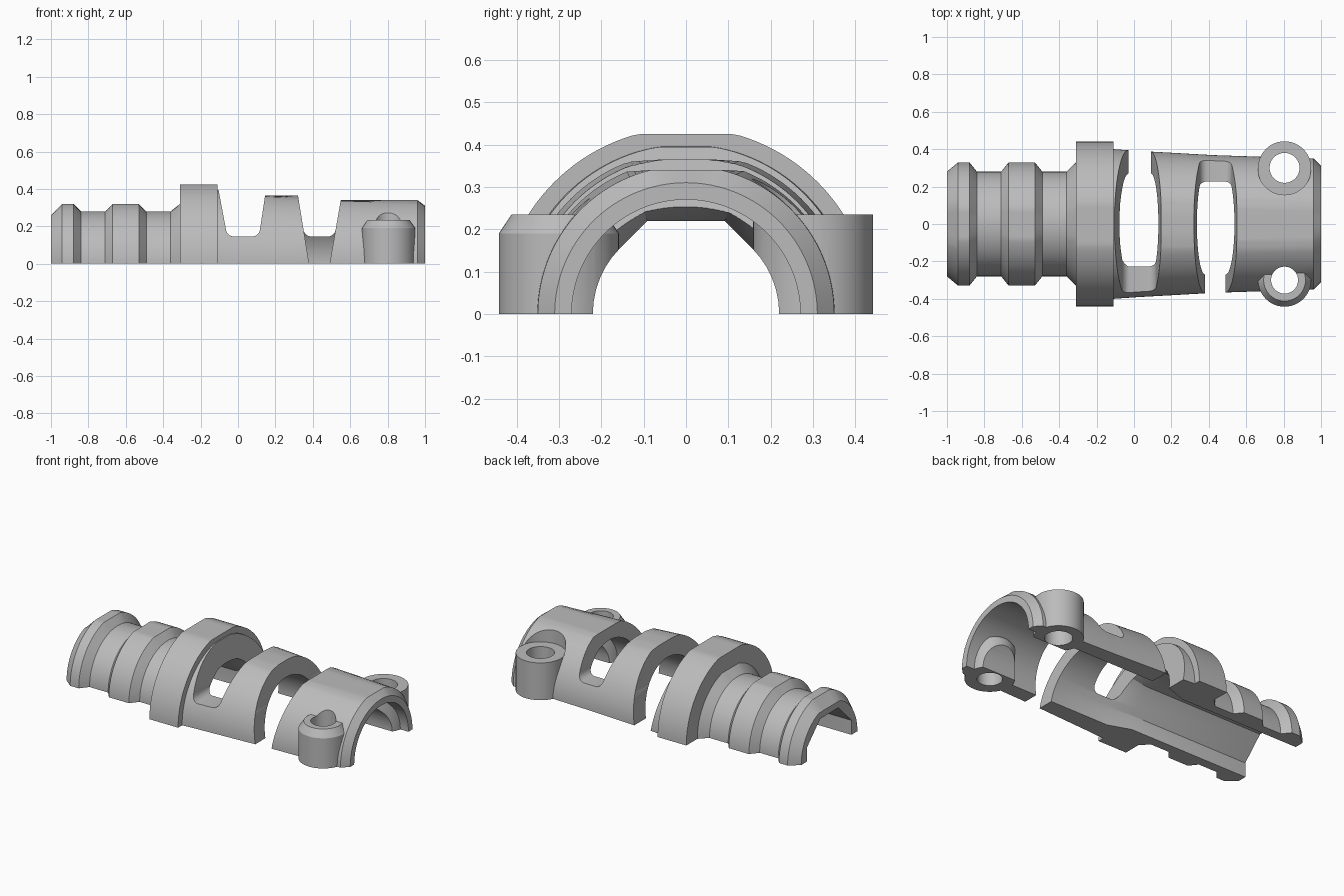
import bpy, bmesh, math
from mathutils import Matrix

cube = bpy.data.objects.get("Cube")
if cube:
    bpy.data.objects.remove(cube, do_unlink=True)

grey = bpy.data.materials.new("grey_plastic")
grey.use_nodes = True
COLOUR = (0.5, 0.5, 0.5, 1)
grey.diffuse_color = COLOUR
grey.node_tree.nodes["Principled BSDF"].inputs["Base Color"].default_value = COLOUR


def make(name, bm):
    bmesh.ops.recalc_face_normals(bm, faces=bm.faces)
    mesh = bpy.data.meshes.new(name)
    bm.to_mesh(mesh)
    bm.free()
    mesh.materials.append(grey)
    ob = bpy.data.objects.new(name, mesh)
    bpy.context.collection.objects.link(ob)
    return ob


def cylinder(name, x, y, z0, z1, r0, r1=None):
    bm = bmesh.new()
    bmesh.ops.create_cone(bm, cap_ends=True, segments=48, radius1=r0,
                          radius2=r0 if r1 is None else r1, depth=z1 - z0,
                          matrix=Matrix.Translation((x, y, (z0 + z1) / 2)))
    return make(name, bm)


def prism(name, outline, y0, y1):
    bm = bmesh.new()
    face = bm.faces.new([bm.verts.new((x, y0, z)) for x, z in outline])
    ext = bmesh.ops.extrude_face_region(bm, geom=[face])["geom"]
    bmesh.ops.translate(bm, vec=(0, y1 - y0, 0),
                        verts=[v for v in ext if isinstance(v, bmesh.types.BMVert)])
    return make(name, bm)


def combine(target, tool, operation="DIFFERENCE"):
    tool.hide_render = True
    mod = target.modifiers.new("combine", "BOOLEAN")
    mod.operation, mod.solver, mod.object = operation, "EXACT", tool
    bpy.context.view_layer.objects.active = target
    bpy.ops.object.modifier_apply(modifier=mod.name)
    bpy.data.objects.remove(tool, do_unlink=True)


# Half shell: outer profile (x, radius, flat top height)
outer = [(-1, .28, .26), (-.94, .33, .32), (-.88, .33, .32), (-.84, .28, .28),
         (-.71, .28, .28), (-.67, .33, .32), (-.53, .33, .32), (-.49, .28, .28),
         (-.36, .28, .28), (-.31, .33, .32), (-.31, .44, .425), (-.11, .44, .425),
         (-.11, .4, .395), (.02, .391, .385), (.021, .391, .365), (.43, .368, .365),
         (.431, .368, .34), (.96, .35, .34), (1, .31, .31)]
# Bore from front to rear: (x, radius, share of octagon shape)
inner = [(1, .27, 0), (-.03, .27, 0), (-.17, .22, 1), (-1, .22, 1)]
SEG = 64


def ring_point(ring, angle, bore):
    x, r, extra = ring
    if bore:
        side = (angle + math.pi / 8) % (math.pi / 4) - math.pi / 8
        r *= 1 + extra * (1 / math.cos(side) - 1)
        return (x, r * math.cos(angle), r * math.sin(angle))
    return (x, r * math.cos(angle), min(extra, r * math.sin(angle)))


bm = bmesh.new()
rings = []
for group, bore in ((outer, False), (inner, True)):
    for ring in group:
        rings.append([bm.verts.new(ring_point(ring, math.pi * i / SEG, bore))
                      for i in range(SEG + 1)])
for k, a in enumerate(rings):
    b = rings[(k + 1) % len(rings)]
    for i in range(SEG):
        bm.faces.new((a[i], a[i + 1], b[i + 1], b[i]))
for end in (0, SEG):
    bm.faces.new([r[end] for r in rings])
shell = make("clamp_half_shell", bm)


# Alternating slots, each open to the base on one side
def slot(left, right, top_left, top_right, open_side):
    def edge(bottom, top, z):
        return bottom + (top - bottom) * z / .4
    floor, rad = .145, .045
    outline = [(edge(right, top_right, .6), .6), (edge(left, top_left, .6), .6)]
    lx, rx = edge(left, top_left, floor + rad), edge(right, top_right, floor + rad)
    for cx, start in ((lx + rad, math.pi), (rx - rad, 1.5 * math.pi)):
        for i in range(7):
            t = start + math.pi / 2 * i / 6
            outline.append((cx + rad * math.cos(t), floor + rad + rad * math.sin(t)))
    combine(shell, prism("slot_cutter", outline, -.6, .6))
    full = [(edge(b, t, z), z) for b, t, z in
            ((left, top_left, -.1), (right, top_right, -.1),
             (right, top_right, .6), (left, top_left, .6))]
    combine(shell, prism("slot_cutter", full, 0, .6 * open_side))


slot(-.03, .09, -.105, .15, 1)
slot(.38, .49, .315, .56, -1)

# Screw bosses, trimmed to the cable passage
BX, BY = .805, .3
bosses = [cylinder("left_boss", BX, BY, 0, .26, .142),
          cylinder("right_boss", BX, -BY, 0, .19, .142),
          cylinder("right_boss_chamfer", BX, -BY, .19, .235, .142, .112)]
for boss in bosses:
    passage = cylinder("passage_cutter", 0, 0, -.6, .6, .22)
    passage.data.transform(Matrix.Rotation(math.pi / 2, 4, "Y"))
    passage.data.transform(Matrix.Translation((BX, 0, 0)))
    combine(boss, passage)
    combine(shell, boss, "UNION")

# Flat screw seat on the left, and the screw holes
combine(shell, cylinder("seat_cutter", BX, BY, .235, .6, .144))
for y, r in ((BY, .08), (-BY, .072)):
    combine(shell, cylinder("hole_cutter", BX, y, -.1, .6, r))

bpy.ops.object.select_all(action="DESELECT")
shell.select_set(True)
bpy.context.view_layer.objects.active = shell
bpy.ops.object.shade_smooth_by_angle(angle=math.radians(20))
